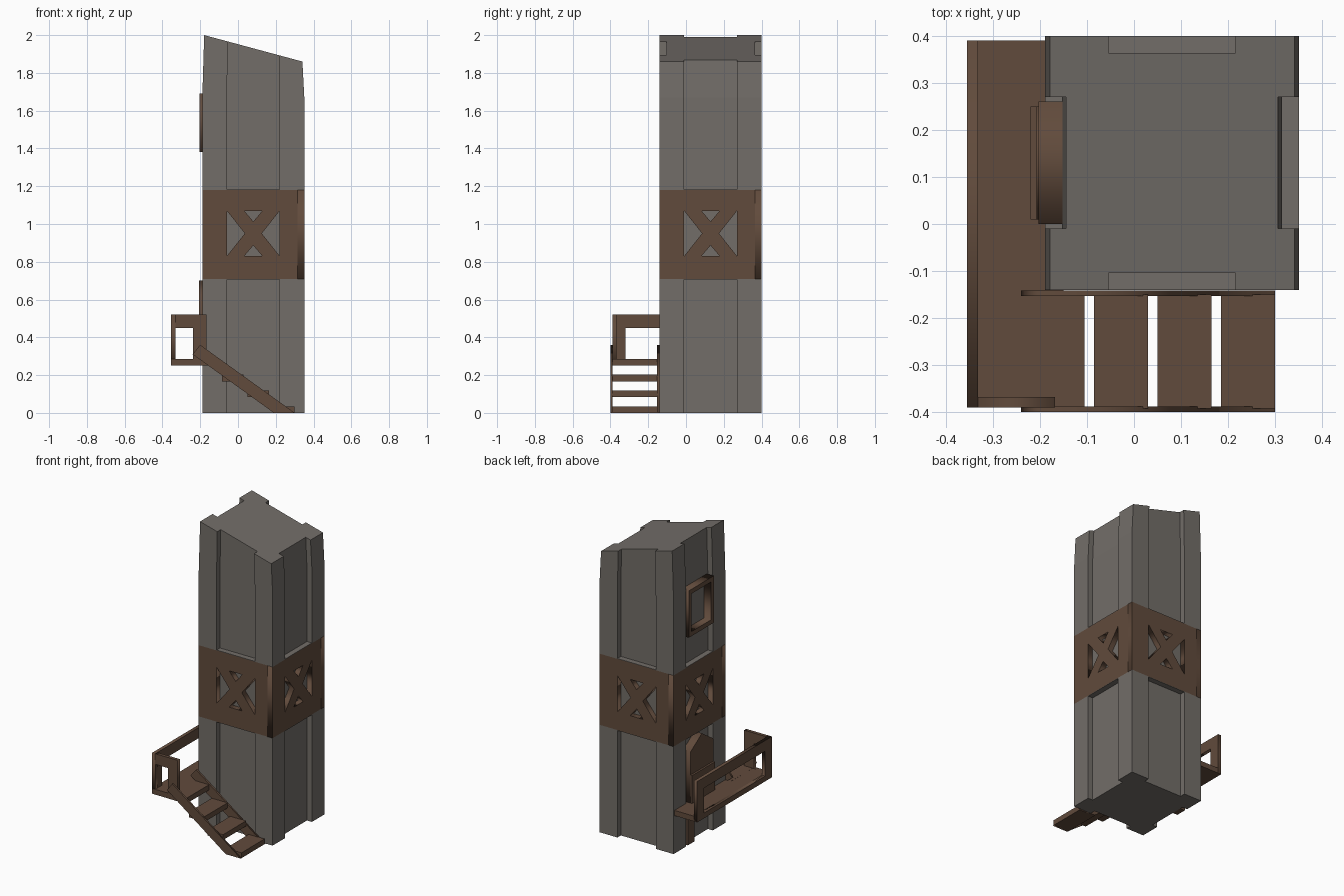
import bpy, bmesh
from math import pi
from mathutils import Matrix, Vector

if "Cube" in bpy.data.objects:
    bpy.data.objects.remove(bpy.data.objects["Cube"])

def material(name, col):
    m = bpy.data.materials.new(name)
    m.diffuse_color = (*col, 1)
    m.use_nodes = True
    m.node_tree.nodes["Principled BSDF"].inputs["Base Color"].default_value = m.diffuse_color
    return m

STONE = material("stone", (0.17, 0.155, 0.14))
WOOD = material("wood", (0.12, 0.07, 0.045))
CX, CY, H, D, N = 0.081, 0.13, 0.27, 0.036, 0.14   # tower centre, half width, notch depth, notch half width

def finish(name, bm, mat):
    bmesh.ops.remove_doubles(bm, verts=bm.verts, dist=1e-5)
    bmesh.ops.recalc_face_normals(bm, faces=bm.faces)
    me = bpy.data.meshes.new(name)
    bm.to_mesh(me)
    bm.free()
    me.materials.append(mat)
    ob = bpy.data.objects.new(name, me)
    bpy.context.collection.objects.link(ob)
    return ob

def box(name, x0, x1, y0, y1, z0, z1, mat=WOOD):
    bm = bmesh.new()
    bmesh.ops.create_cube(bm, size=1)
    for v in bm.verts:
        v.co = ((x0 + x1) / 2 + v.co.x * (x1 - x0), (y0 + y1) / 2 + v.co.y * (y1 - y0),
                (z0 + z1) / 2 + v.co.z * (z1 - z0))
    return finish(name, bm, mat)

def rect(u0, u1, v0, v1):
    return [(u0, v0), (u1, v0), (u1, v1), (u0, v1)]

def plate(name, axis, outlines, w0, w1, spin=None):
    """Upright plate with holes: outlines are (u, z), extruded along x or y."""
    cu = bpy.data.curves.new(name, 'CURVE')
    cu.dimensions, cu.fill_mode, cu.extrude = '2D', 'BOTH', (w1 - w0) / 2
    for pts in outlines:
        s = cu.splines.new('POLY')
        s.points.add(len(pts) - 1)
        s.use_cyclic_u = True
        for p, (u, v) in zip(s.points, pts):
            p.co = (u, v, 0, 1)
    tmp = bpy.data.objects.new(name + "_outline", cu)
    bpy.context.collection.objects.link(tmp)
    me = bpy.data.meshes.new_from_object(tmp.evaluated_get(bpy.context.evaluated_depsgraph_get()))
    bpy.data.objects.remove(tmp)
    bm = bmesh.new()
    bm.from_mesh(me)
    for v in bm.verts:
        u, z, w = v.co.x, v.co.y, v.co.z + (w0 + w1) / 2
        v.co = (u, w, z) if axis == 'y' else (w, u, z)
        if spin:
            v.co = spin @ v.co
    bpy.data.meshes.remove(me)
    return finish(name, bm, WOOD)

# Tower sections: square with a shallow channel on every side
def section():
    side = [(-H, -H), (-N, -H), (-N, -H + D), (N, -H + D), (N, -H)]
    return [Matrix.Rotation(k * pi / 2, 2) @ Vector(p) for k in range(4) for p in side]

def tower(name, levels):
    bm = bmesh.new()
    rings = []
    for z, taper in levels:
        ring = []
        for p in section():
            x = CX + p.x * taper
            ring.append(bm.verts.new((x, CY + p.y, 1.93 - 0.269 * (x - CX) if z is None else z)))
        rings.append(ring)
    for a, b in zip(rings, rings[1:]):
        for i in range(len(a)):
            j = (i + 1) % len(a)
            bm.faces.new((a[i], a[j], b[j], b[i]))
    bm.faces.new(rings[0])
    bm.faces.new(rings[-1])
    return finish(name, bm, STONE)

tower("lower_tower", [(0, 1), (0.71, 1)])
tower("upper_tower", [(1.18, 1), (1.67, 1), (None, 0.963)])
C = H - D
box("tower_core", CX - C, CX + C, CY - C, CY + C, 0.70, 1.19, STONE)

# Timber belt: four panels with cross-shaped bracing, plus stone ledges
for k in range(4):
    spin = Matrix.Translation((CX, CY, 0)) @ Matrix.Rotation(k * pi / 2, 4, 'Z')
    cuts = []
    for s in (-1, 1):
        cuts.append([(s * N, 0.83), (s * N, 1.07), (s * 0.045, 0.95)])
        cuts.append([(-0.048, 0.95 + s * 0.12), (0.048, 0.95 + s * 0.12), (0, 0.95 + s * 0.063)])
    plate(f"belt_panel_{k}", 'y', [rect(-H, H - D, 0.71, 1.18)] + cuts, -H, -H + D, spin)
    for z in (0.707, 1.18):
        ledge = box(f"ledge_{k}", -N, N, -H, -H + D, z, z + 0.003, STONE)
        ledge.data.transform(spin)

# Window frame on the left side
plate("window_frame", 'x', [rect(0, 0.26, 1.38, 1.69), rect(0.03, 0.23, 1.41, 1.66)], -0.203, -0.15)

# Pointed door, its lower board and a post under the walkway
plate("door", 'x', [[(0.01, 0.27), (0.25, 0.27), (0.25, 0.62), (0.13, 0.70), (0.01, 0.62)]], -0.207, -0.15)
box("door_lower_board", -0.22, -0.20, 0.01, 0.25, 0.28, 0.47)
box("door_post", -0.188, -0.15, 0.18, 0.25, 0, 0.27)

# Walkway and railings
box("walkway", -0.355, -0.15, -0.39, 0.39, 0.25, 0.285)
plate("side_railing", 'x', [rect(-0.39, 0.39, 0.25, 0.52), rect(-0.32, 0.32, 0.285, 0.45)], -0.355, -0.332)
plate("front_railing", 'y', [rect(-0.332, -0.168, 0.25, 0.52), rect(-0.331, -0.238, 0.285, 0.45)], -0.39, -0.368)

# Stairs
for i in range(4):
    x = 0.185 - 0.135 * i
    box(f"step_{i}", x if i < 3 else -0.23, x + 0.115, -0.392, -0.15, 0.0835 * i, 0.0835 * i + 0.035)
for name, y in (("front", -0.40), ("back", -0.153)):
    plate(f"{name}_stringer", 'y', [[(-0.24, 0.31), (-0.20, 0.36), (0.30, 0.0), (0.19, 0.0)]], y, y + 0.012)
